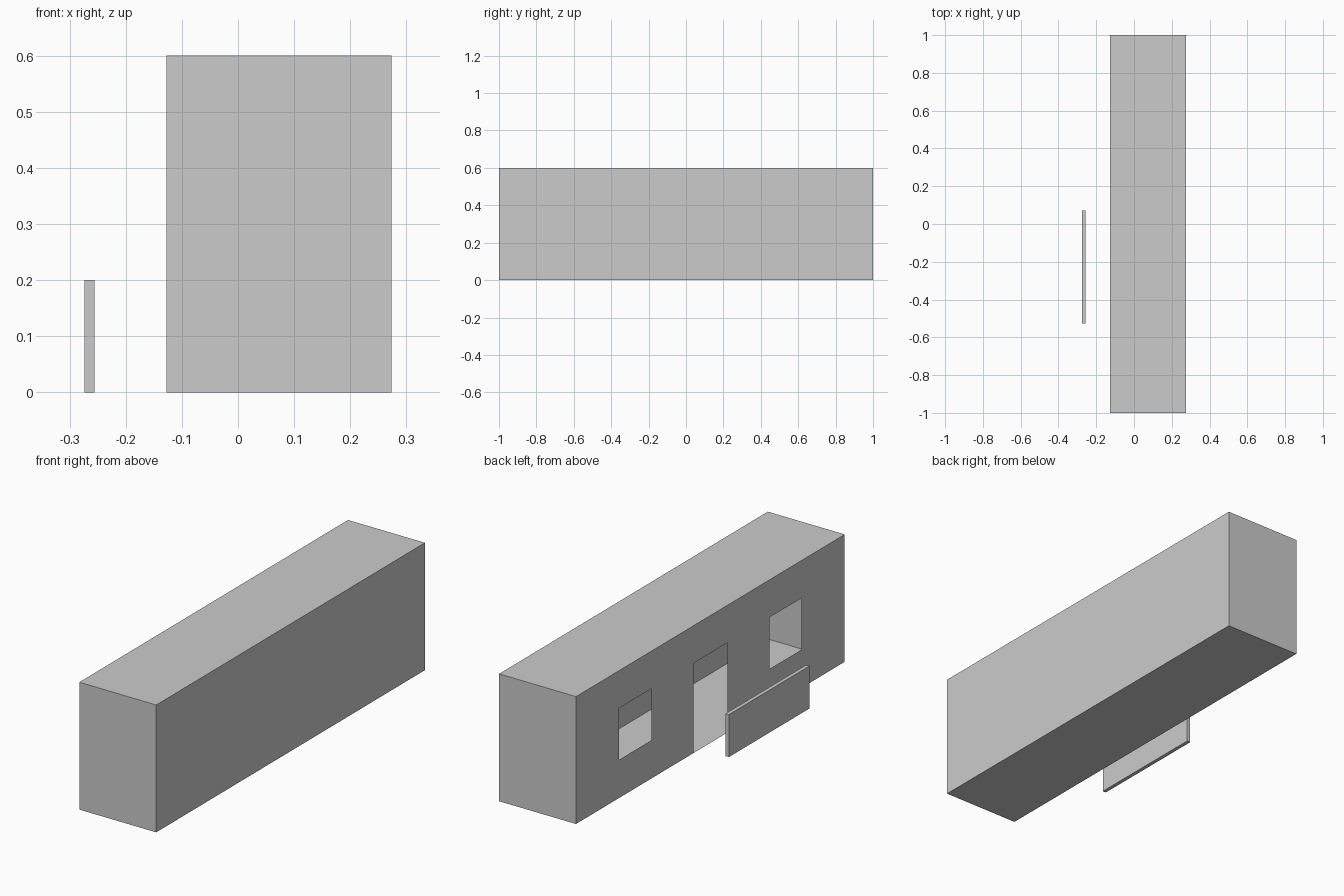
import bpy, bmesh

if "Cube" in bpy.data.objects:
    bpy.data.objects.remove(bpy.data.objects["Cube"])

X0, X1 = -0.127, 0.274      # open facade / rear wall
H = 0.60


def finish(name, bm):
    bmesh.ops.remove_doubles(bm, verts=bm.verts, dist=1e-5)
    mesh = bpy.data.meshes.new(name)
    bm.to_mesh(mesh)
    bm.free()
    obj = bpy.data.objects.new(name, mesh)
    bpy.context.collection.objects.link(obj)
    return obj


def add_box(bm, lo, hi):
    ret = bmesh.ops.create_cube(bm, size=1)
    for v in ret["verts"]:
        v.co = [a + (c + 0.5) * (b - a) for a, b, c in zip(lo, hi, v.co)]


# Building: hollow paper-thin shell, its facade side left open
bm = bmesh.new()
add_box(bm, (X0, -1, 0), (X1, 1, H))
facade = [f for f in bm.faces if f.normal.x < -0.5 or all(abs(v.co.x - X0) < 1e-5 for v in f.verts)]
bmesh.ops.delete(bm, geom=facade, context='FACES_ONLY')
finish("building_shell", bm)

# Facade: panel grid with a door and two window openings skipped
ys = [-1, -0.68, -0.44, -0.127, 0.127, 0.44, 0.68, 1]
zs = [0, 0.18, 0.423, H]
openings = {(1, 1), (5, 1), (3, 0), (3, 1)}
bm = bmesh.new()
for i in range(len(ys) - 1):
    for k in range(len(zs) - 1):
        if (i, k) in openings:
            continue
        corners = [(ys[i], zs[k]), (ys[i], zs[k + 1]), (ys[i + 1], zs[k + 1]), (ys[i + 1], zs[k])]
        bm.faces.new([bm.verts.new((X0, y, z)) for y, z in corners])
bmesh.ops.remove_doubles(bm, verts=bm.verts, dist=1e-5)
bmesh.ops.dissolve_limit(bm, angle_limit=0.01, verts=bm.verts, edges=bm.edges)
bm.normal_update()
bmesh.ops.reverse_faces(bm, faces=[f for f in bm.faces if f.normal.x > 0])
finish("facade_wall", bm)

# Low free-standing wall in front of the facade
bm = bmesh.new()
add_box(bm, (-0.274, -0.526, 0), (-0.256, 0.072, 0.2))
finish("low_barrier", bm)
